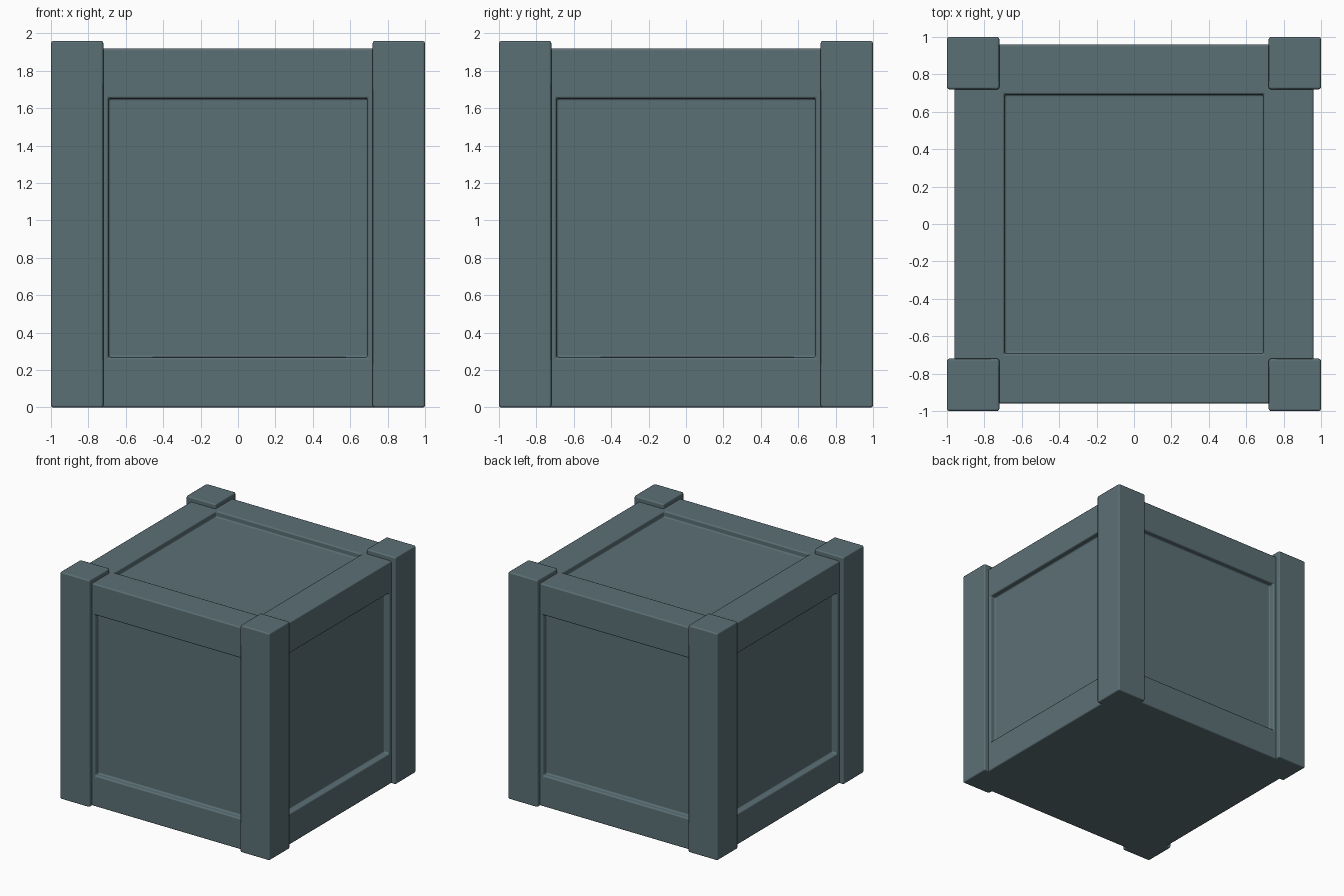
import bpy, bmesh

if "Cube" in bpy.data.objects:
    bpy.data.objects.remove(bpy.data.objects["Cube"])

BEVEL = 0.012


def box(name, x0, x1, y0, y1, z0, z1, inset=None, depth=0.0):
    """Bevelled box; optionally recess a panel into every face but the bottom."""
    bm = bmesh.new()
    bmesh.ops.create_cube(bm, size=1)
    for v in bm.verts:
        v.co = ((x0 + x1) / 2 + v.co.x * (x1 - x0),
                (y0 + y1) / 2 + v.co.y * (y1 - y0),
                (z0 + z1) / 2 + v.co.z * (z1 - z0))
    bm.normal_update()
    if inset:
        faces = [f for f in bm.faces if f.normal.z > -0.5]
        # flat frame first, then a straight-walled recess
        bmesh.ops.inset_individual(bm, faces=faces, thickness=inset,
                                   use_even_offset=True)
        for f in faces:
            n = f.normal.copy()
            new = bmesh.ops.extrude_discrete_faces(bm, faces=[f])["faces"][0]
            bmesh.ops.translate(bm, verts=new.verts, vec=-n * depth)
    bmesh.ops.recalc_face_normals(bm, faces=bm.faces)
    mesh = bpy.data.meshes.new(name)
    bm.to_mesh(mesh)
    bm.free()
    obj = bpy.data.objects.new(name, mesh)
    bpy.context.collection.objects.link(obj)
    mod = obj.modifiers.new("soft_edges", "BEVEL")
    mod.width = BEVEL
    mod.segments = 2
    mod.limit_method = "ANGLE"
    # smooth the rounded edges while keeping the flats flat
    for p in mesh.polygons:
        p.use_smooth = True
    mod.harden_normals = True
    return obj


# Crate body with recessed panels on four sides and top
parts = [box("crate_body", -0.96, 0.96, -0.96, 0.96, 0, 1.92, 0.268, 0.05)]

# Corner posts, standing proud of the body
for sx, side in ((-1, "left"), (1, "right")):
    for sy, end in ((-1, "front"), (1, "back")):
        xs = sorted((sx * 0.72, sx * 1.0))
        ys = sorted((sy * 0.72, sy * 1.0))
        parts.append(box(f"{end}_{side}_post", *xs, *ys, 0, 1.96))

# Blue-grey painted finish
mat = bpy.data.materials.new("blue_grey_paint")
mat.diffuse_color = (0.105, 0.16, 0.18, 1)
mat.use_nodes = True
mat.node_tree.nodes["Principled BSDF"].inputs["Base Color"].default_value = mat.diffuse_color
for p in parts:
    p.data.materials.append(mat)
